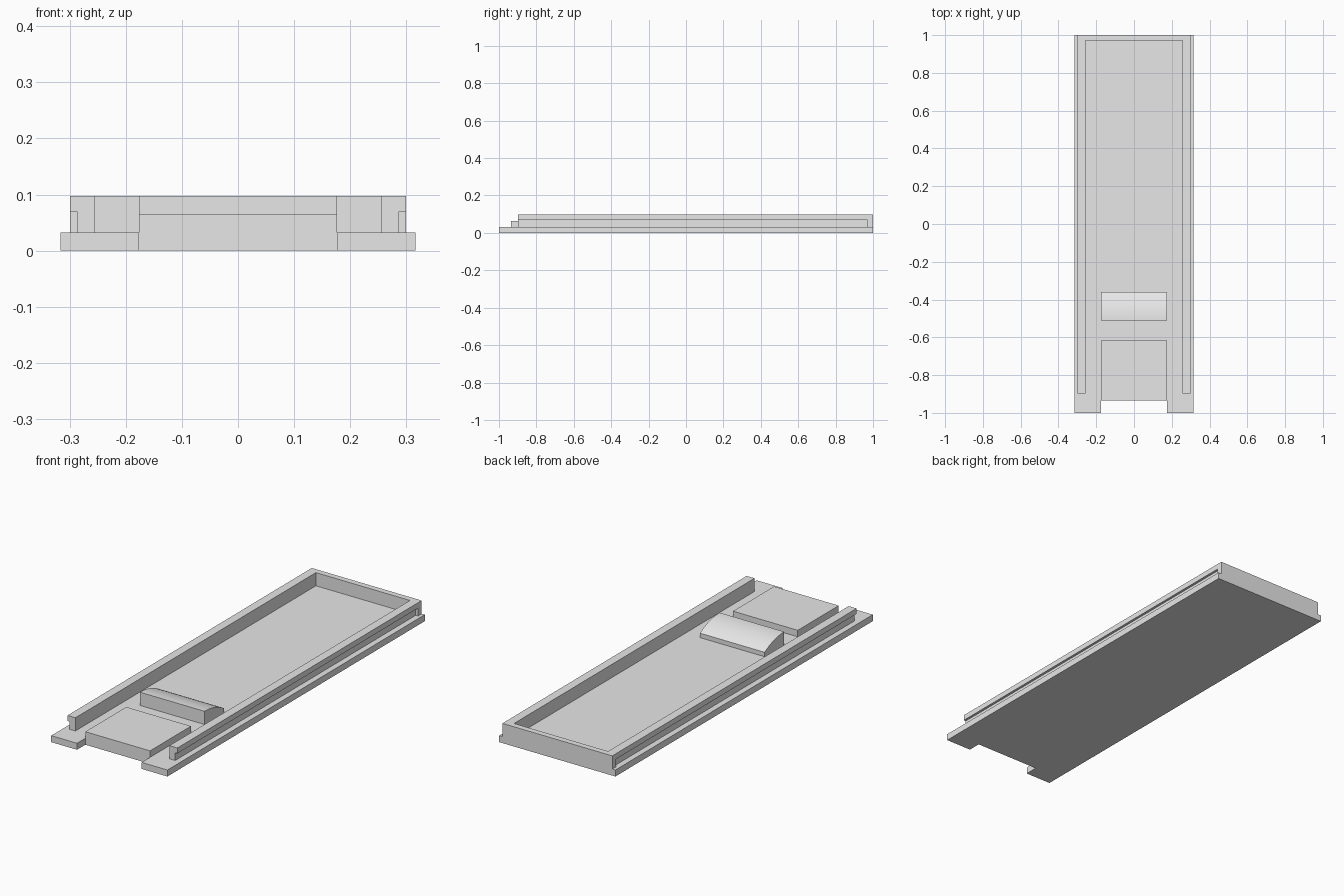
import bpy, bmesh, math
from mathutils import Vector

cube = bpy.data.objects.get("Cube")
if cube:
    bpy.data.objects.remove(cube, do_unlink=True)

grey = bpy.data.materials.new("plain grey")
grey.use_nodes = True
grey.diffuse_color = (0.8, 0.8, 0.8, 1)
grey.node_tree.nodes["Principled BSDF"].inputs["Base Color"].default_value = (0.8, 0.8, 0.8, 1)


def extrude(name, profile, offset):
    """Extrude a closed 3D outline along an offset vector."""
    bm = bmesh.new()
    face = bm.faces.new([bm.verts.new(p) for p in profile])
    result = bmesh.ops.extrude_face_region(bm, geom=[face])
    verts = [g for g in result["geom"] if isinstance(g, bmesh.types.BMVert)]
    bmesh.ops.translate(bm, verts=verts, vec=Vector(offset))
    bmesh.ops.recalc_face_normals(bm, faces=bm.faces)
    mesh = bpy.data.meshes.new(name)
    bm.to_mesh(mesh)
    bm.free()
    mesh.materials.append(grey)
    obj = bpy.data.objects.new(name, mesh)
    bpy.context.collection.objects.link(obj)
    return obj


def rect(x, y0, y1, z):
    return [(-x, y0, z), (x, y0, z), (x, y1, z), (-x, y1, z)]


HALF, FLOOR, TOP = 0.316, 0.032, 0.097
PAD, NOTCH = 0.176, -0.935
RAIL_FRONT, WALL_FRONT = -0.898, 0.971

# Base plate with a notch in the front edge
right_side = [(PAD, NOTCH), (PAD, -1), (HALF, -1), (HALF, 1)]
outline = right_side + [(-x, y) for x, y in reversed(right_side)]
extrude("base_plate", [(x, y, 0) for x, y in outline], (0, 0, FLOOR))

# Side rails with an outer lip, mirrored left and right
lip = [(0.256, FLOOR), (0.287, FLOOR), (0.287, 0.07),
       (0.299, 0.07), (0.299, TOP), (0.256, TOP)]
for name, side in (("left_rail", 1), ("right_rail", -1)):
    extrude(name, [(side * x, RAIL_FRONT, z) for x, z in lip],
            (0, WALL_FRONT - RAIL_FRONT, 0))

# Rear wall closing the rails
extrude("rear_wall", rect(0.299, WALL_FRONT, 1, FLOOR), (0, 0, TOP - FLOOR))

# Raised front pad
extrude("front_pad", rect(PAD, NOTCH, -0.617, FLOOR), (0, 0, 0.032))

# Catch: upright front, top curving down towards the rear
front, depth, radius, steps = -0.512, 0.152, 0.29, 16
sweep = math.asin(depth / radius)
curve = [(front + radius * math.sin(sweep * i / steps),
          TOP - radius * (1 - math.cos(sweep * i / steps))) for i in range(steps + 1)]
side = [(front, FLOOR)] + curve + [(front + depth, FLOOR)]
catch = extrude("curved_catch", [(-PAD, y, z) for y, z in side], (2 * PAD, 0, 0))
bpy.context.view_layer.objects.active = catch
catch.select_set(True)
bpy.ops.object.shade_smooth_by_angle(angle=math.radians(30))
